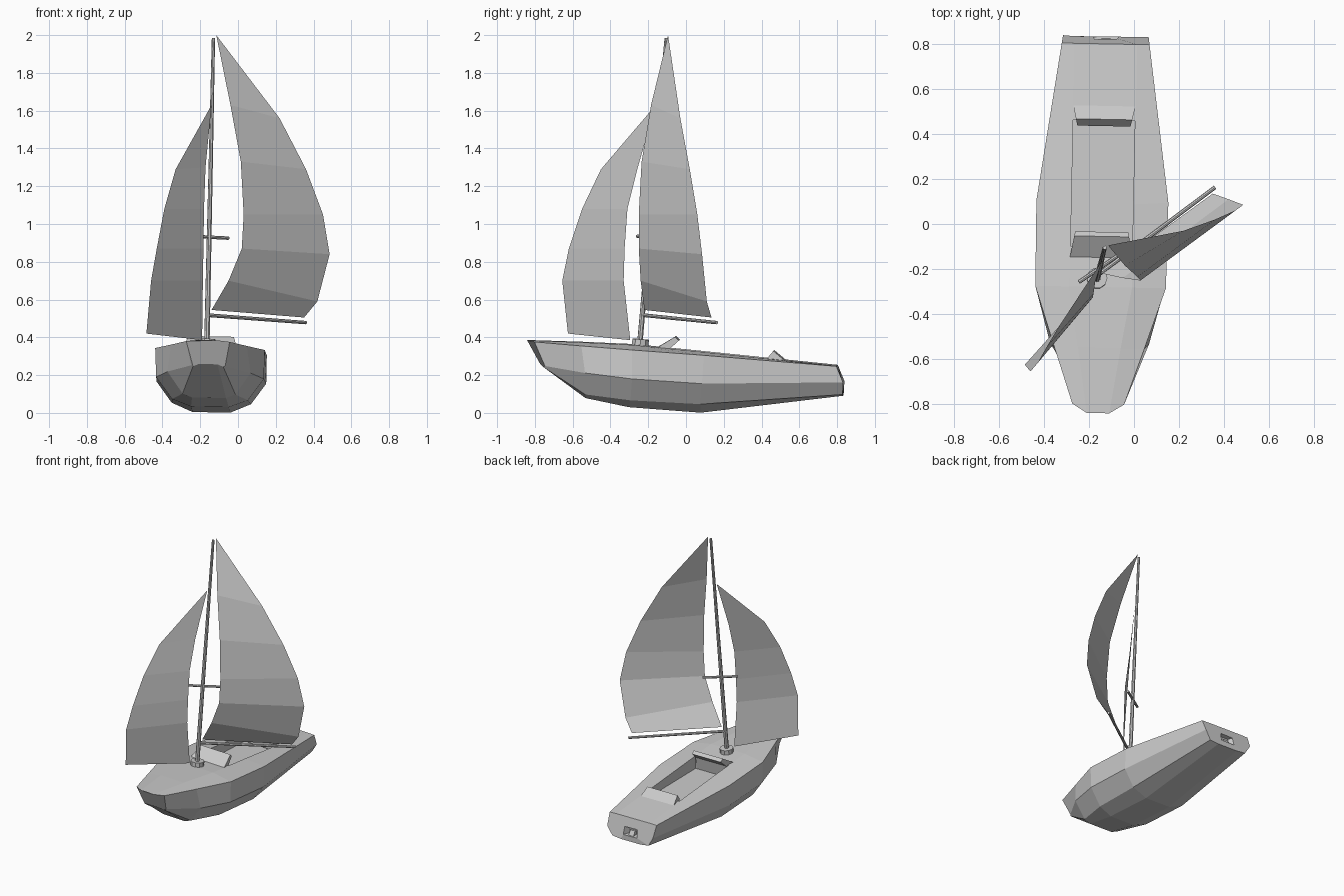
import bpy
from mathutils import Vector

if "Cube" in bpy.data.objects:
    bpy.data.objects.remove(bpy.data.objects["Cube"])


def mesh(name, verts, faces):
    me = bpy.data.meshes.new(name)
    me.from_pydata([tuple(v) for v in verts], [], faces)
    me.update()
    ob = bpy.data.objects.new(name, me)
    bpy.context.collection.objects.link(ob)
    return ob


def place(hw, y, z):
    """Boat coordinates to world: slight yaw and heel."""
    return (-0.1425 + 0.0208 * y + hw, y - 0.02 * hw, z - 0.018 * hw)


def loft(name, rings):
    n = len(rings[0])
    verts = [p for r in rings for p in r]
    faces = [tuple(range(n))[::-1], tuple(range(len(verts) - n, len(verts)))]
    for i in range(len(rings) - 1):
        a, b = i * n, (i + 1) * n
        faces += [(a + j, a + (j + 1) % n, b + (j + 1) % n, b + j) for j in range(n)]
    ob = mesh(name, verts, faces)
    import bmesh
    bm = bmesh.new()
    bm.from_mesh(ob.data)
    bmesh.ops.recalc_face_normals(bm, faces=bm.faces)
    bm.to_mesh(ob.data)
    bm.free()
    return ob


def block(name, profile, hw0, hw1=None):
    """Side profile (y, z) extruded across the boat; width may taper along y."""
    hw1 = hw0 if hw1 is None else hw1
    ys = [p[0] for p in profile]
    lo, hi = min(ys), max(ys)
    w = [hw0 + (hw1 - hw0) * (y - lo) / (hi - lo) for y in ys]
    return loft(name, [[place(s * k, y, z) for k, (y, z) in zip(w, profile)] for s in (-1, 1)])


def rod(name, a, b, r0, r1, sides=8):
    a, b = Vector(a), Vector(b)
    d = b - a
    bpy.ops.mesh.primitive_cone_add(vertices=sides, radius1=r0, radius2=r1, depth=d.length,
                                    location=(a + b) / 2, rotation=d.to_track_quat('Z', 'Y').to_euler())
    bpy.context.object.name = name


def sail(name, head, rows):
    """Triangular head, then a strip of quads between the two edges."""
    verts = [head] + [p for r in rows for p in r]
    faces = [(0, 1, 2)]
    faces += [(i, i + 2, i + 3, i + 1) for i in range(1, 2 * len(rows) - 2, 2)]
    mesh(name, verts, faces)


def cut(target, cutter):
    cutter.hide_render = True
    cutter.hide_set(True)
    m = target.modifiers.new(cutter.name, 'BOOLEAN')
    m.operation, m.solver, m.object = 'DIFFERENCE', 'EXACT', cutter


# Hull: half sections (half width, y, z) from deck crown to keel, mirrored
sections = [
    [(.05, -.84, .385), (.115, -.80, .378), (.09, -.745, .25), (.08, -.755, .245), (.05, -.77, .258)],
    [(.095, -.55, .375), (.20, -.55, .358), (.22, -.53, .215), (.14, -.53, .10), (.09, -.53, .08)],
    [(.14, -.28, .362), (.29, -.28, .338), (.285, -.28, .185), (.20, -.29, .07), (.10, -.30, .032)],
    [(.14, .09, .325), (.293, .10, .31), (.29, .09, .16), (.21, .08, .05), (.10, .08, .003)],
    [(.14, .80, .252), (.195, .80, .25), (.19, .835, .165), (.15, .832, .10), (.08, .832, .092)],
]
hull = loft("hull", [[place(*p) for p in s] + [place(-h, y, z) for h, y, z in s[::-1]]
                     for s in sections])

# Cockpit well and transom notch
cut(hull, block("cockpit_cutter", [(-.10, .25), (.46, .235), (.46, .5), (-.10, .5)], .137))
cut(hull, block("transom_cutter", [(.79, .135), (.9, .125), (.9, .195), (.79, .185)], .035, .09))
block("transom_bracket", [(.78, .13), (.825, .13), (.805, .165), (.78, .165)], .02)

# Raised coamings at both ends of the well
block("front_coaming", [(-.155, .345), (-.055, .405), (-.035, .385), (-.085, .34), (-.10, .25)], .14, .118)
block("rear_coaming", [(.435, .25), (.435, .295), (.465, .33), (.525, .28), (.525, .25)], .118, .138)

# Mast, step, spreader and boom
rod("mast_step", (-.165, -.243, .35), (-.164, -.24, .39), .046, .046, 10)
rod("mast", (-.165, -.245, .36), (-.13, -.105, 1.985), .015, .009)
rod("spreader", (-.245, -.258, .935), (-.05, -.125, .925), .009, .009)
rod("boom", (-.155, -.222, .517), (.36, .163, .478), .010, .009)

# Sails: pairs of luff and leech points
sail("main_sail", (-.115, -.095, 2.0), [
    ((-.04, -.185, 1.63), (.22, -.03, 1.56)),
    ((.015, -.235, 1.33), (.36, .02, 1.29)),
    ((.03, -.25, 1.05), (.45, .06, 1.05)),
    ((.02, -.25, .87), (.485, .085, .84)),
    ((-.05, -.24, .70), (.42, .11, .59)),
    ((-.14, -.22, .545), (.35, .135, .505))])
sail("fore_sail", (-.14, -.16, 1.63), [
    ((-.33, -.45, 1.29), (-.172, -.255, 1.30)),
    ((-.39, -.55, 1.08), (-.18, -.31, 1.08)),
    ((-.43, -.62, .87), (-.183, -.325, .87)),
    ((-.46, -.655, .70), (-.186, -.33, .70)),
    ((-.485, -.625, .42), (-.19, -.295, .385))])
